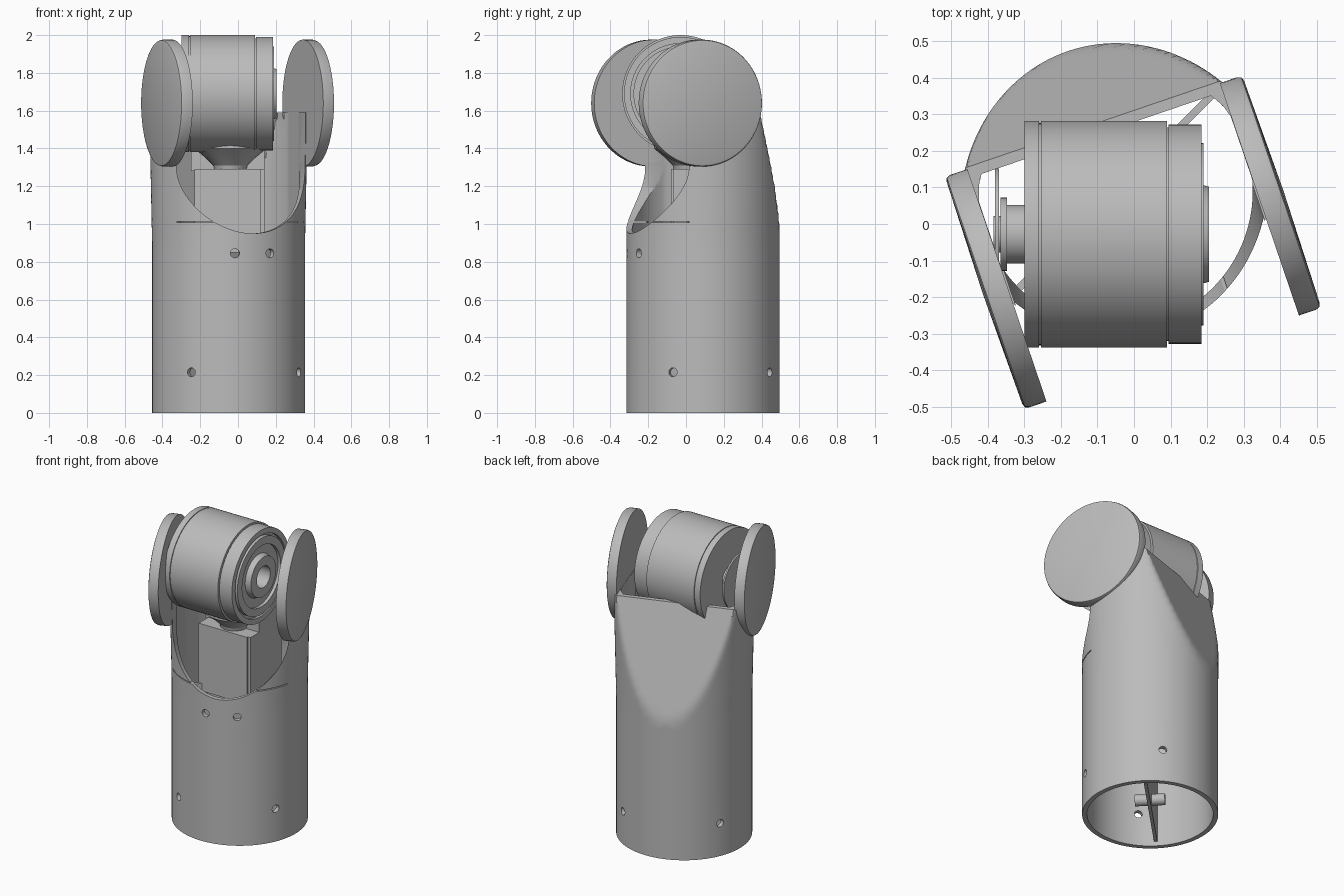
import bpy, bmesh, math
from mathutils import Matrix, Vector

if "Cube" in bpy.data.objects:
    bpy.data.objects.remove(bpy.data.objects["Cube"])

grey = bpy.data.materials.new("plain grey")
grey.use_nodes = True
colour = (0.5, 0.5, 0.5, 1)
grey.diffuse_color = colour
grey.node_tree.nodes["Principled BSDF"].inputs["Base Color"].default_value = colour

# The housing is turned about its own axis; the motor is square to the world
HOUSING = Matrix.Translation((-0.05, 0.09, 0)) @ Matrix.Rotation(math.radians(18.8), 4, 'Z')
AXES = {'X': Vector((1, 0, 0)), 'Y': Vector((0, 1, 0)), 'Z': Vector((0, 0, 1))}
DISC_Y, DISC_Z, DISC_R = -0.148, 1.64, 0.336


def finish(name, bm):
    bmesh.ops.recalc_face_normals(bm, faces=bm.faces)
    mesh = bpy.data.meshes.new(name)
    bm.to_mesh(mesh)
    bm.free()
    mesh.materials.append(grey)
    obj = bpy.data.objects.new(name, mesh)
    bpy.context.collection.objects.link(obj)
    return obj


def box(name, low, high):
    low, high = Vector(low), Vector(high)
    bm = bmesh.new()
    bmesh.ops.create_cube(bm, size=1)
    bmesh.ops.scale(bm, vec=high - low, verts=bm.verts)
    bmesh.ops.translate(bm, vec=(low + high) / 2, verts=bm.verts)
    return finish(name, bm)


def lathe(name, profile, centre, axis, sides=96):
    """Spin (along, radius) points about an axis; zero radii close the ends."""
    bm = bmesh.new()
    verts = [bm.verts.new((r, 0, a)) for a, r in profile]
    edges = [bm.edges.new(pair) for pair in zip(verts, verts[1:])]
    bmesh.ops.spin(bm, geom=verts + edges, cent=(0, 0, 0), axis=(0, 0, 1),
                   angle=math.tau, steps=sides, use_duplicate=False)
    bmesh.ops.remove_doubles(bm, verts=bm.verts, dist=0.0001)
    direction = axis if isinstance(axis, Vector) else AXES[axis]
    turn = direction.to_track_quat('Z', 'Y').to_matrix().to_4x4()
    bm.transform(Matrix.Translation(centre) @ turn)
    return finish(name, bm)


def rod(name, start, end, radius, centre, axis, sides=96):
    return lathe(name, [(start, 0), (start, radius), (end, radius), (end, 0)], centre, axis, sides)


def sleeve(name, radius, wall, low, top, flare, limit_x):
    """Round column whose back leans inward above the slope's start."""
    bm = bmesh.new()
    rows = [low, 0.45, 0.85] + [0.9 + 0.05 * i for i in range(14)] + [top]
    rings = []
    for z in rows:
        t = max(0, z - 0.9) / 0.7
        back = 0.405 - 0.215 * t - wall
        ring = []
        for i in range(128):
            a = math.tau * i / 128
            x = radius * math.cos(a) * (1 + flare * t)
            x = max(-limit_x, min(limit_x, x)) if z > 0.9 else x
            ring.append(bm.verts.new((x, min(radius * math.sin(a), back), z)))
        rings.append(ring)
    for lower, upper in zip(rings, rings[1:]):
        for i in range(128):
            j = (i + 1) % 128
            bm.faces.new((lower[i], lower[j], upper[j], upper[i]))
    bm.faces.new(rings[0])
    bm.faces.new(rings[-1])
    return finish(name, bm)


def combine(target, tools, operation):
    for tool in tools:
        mod = target.modifiers.new("join", 'BOOLEAN')
        mod.operation, mod.solver, mod.object = operation, 'EXACT', tool
    graph = bpy.context.evaluated_depsgraph_get()
    mesh = bpy.data.meshes.new_from_object(target.evaluated_get(graph))
    target.modifiers.clear()
    target.data = mesh
    for tool in tools:
        bpy.data.objects.remove(tool)


def smooth(obj):
    bpy.ops.object.select_all(action='DESELECT')
    obj.select_set(True)
    bpy.context.view_layer.objects.active = obj
    bpy.ops.object.shade_smooth_by_angle(angle=math.radians(30))


# Housing: sleeve plus two round side plates
housing = sleeve("fork_housing", 0.405, 0, 0, 1.59, 0.04, 1)
plates = []
for side in (-1, 1):
    profile = [(0.365, 0), (0.365, DISC_R), (0.415, DISC_R),
               (0.426, DISC_R - 0.004), (0.43, DISC_R - 0.015), (0.435, 0)]
    plates.append(lathe("side_plate", profile, (0, DISC_Y, DISC_Z), Vector((side, 0, 0))))
combine(housing, plates, 'UNION')

# Bore, front opening, plate recesses
cutters = [sleeve("bore", 0.375, 0.03, -0.05, 1.7, 0, 0.364),
           rod("opening_round", 0, 0.7, 0.36, (0, 0, 1.31), Vector((0, -1, 0))),
           box("opening_top", (-0.36, -0.7, 1.31), (0.36, 0, 2.1)),
           box("seam_slit", (-0.6, -0.6, 1.007), (0.6, -0.196, 1.013))]
for side in (-1, 1):
    cutters.append(rod("recess", 0.3, 0.405, 0.3, (0, DISC_Y, DISC_Z), Vector((side, 0, 0))))

# Screw holes, as (angle from the front, height)
holes = [(-14, 0.845), (14, 0.845), (180, 0.845), (180, 1.05)]
holes += [(a, 0.215) for a in (-48, 48, -132, 132)]
for angle, z in holes:
    a = math.radians(angle)
    outward = Vector((math.sin(a), -math.cos(a), 0))
    cutters.append(rod("screw_hole", 0.25, 0.5, 0.024, (0, 0, z), outward, 20))
combine(housing, cutters, 'DIFFERENCE')
housing.data.transform(HOUSING)

# Motor drum along x, with stepped caps and a bored hub
MOTOR = (0, -0.028, 1.69)
drum = lathe("motor_drum", [
    (-0.3, 0), (-0.3, 0.31), (-0.26, 0.31), (-0.26, 0.304), (-0.255, 0.304), (-0.255, 0.31),
    (0.09, 0.31), (0.09, 0.292), (0.095, 0.292), (0.095, 0.3), (0.185, 0.3),
    (0.185, 0.265), (0.165, 0.265), (0.165, 0.25), (0.19, 0.25), (0.19, 0.2),
    (0.17, 0.2), (0.17, 0.14), (0.205, 0.13), (0.205, 0.07), (0.1, 0.07), (0.1, 0)], MOTOR, 'X')
shaft = lathe("motor_shaft", [
    (-0.385, 0), (-0.385, 0.05), (-0.365, 0.05), (-0.365, 0.1), (-0.348, 0.1),
    (-0.348, 0.08), (-0.29, 0.08), (-0.29, 0)], MOTOR, 'X')
cover = lathe("shaft_cover_disc", [(-0.381, 0), (-0.381, 0.18), (-0.37, 0.18), (-0.37, 0)], MOTOR, 'X')

# Neck and gearbox under the motor
neck = lathe("motor_neck", [(1.27, 0), (1.27, 0.08), (1.31, 0.09), (1.35, 0.13),
                            (1.4, 0.19), (1.45, 0.19), (1.45, 0)], (-0.04, 0.02, 0), 'Z')
gearbox = box("gearbox", (-0.23, -0.08, 0.85), (0.12, 0.25, 1.29))
flange = box("gearbox_flange", (0.11, -0.07, 0.85), (0.14, 0.25, 1.29))
saddle = box("motor_saddle", (-0.25, 0.02, 1.28), (0.14, 0.2, 1.46))

# Inside the base: thin dividing web and a pin through it
web = box("base_web", (-0.378, -0.01, 0.03), (0.378, 0.01, 0.9))
pin = rod("base_pin", -0.09, 0.09, 0.035, (0, 0, 0.1), 'Y', 32)
for part in (web, pin):
    part.data.transform(Matrix.Translation((-0.05, 0.09, 0)) @ Matrix.Rotation(math.radians(45), 4, 'Z'))

for part in (housing, drum, shaft, cover, neck, pin):
    smooth(part)
